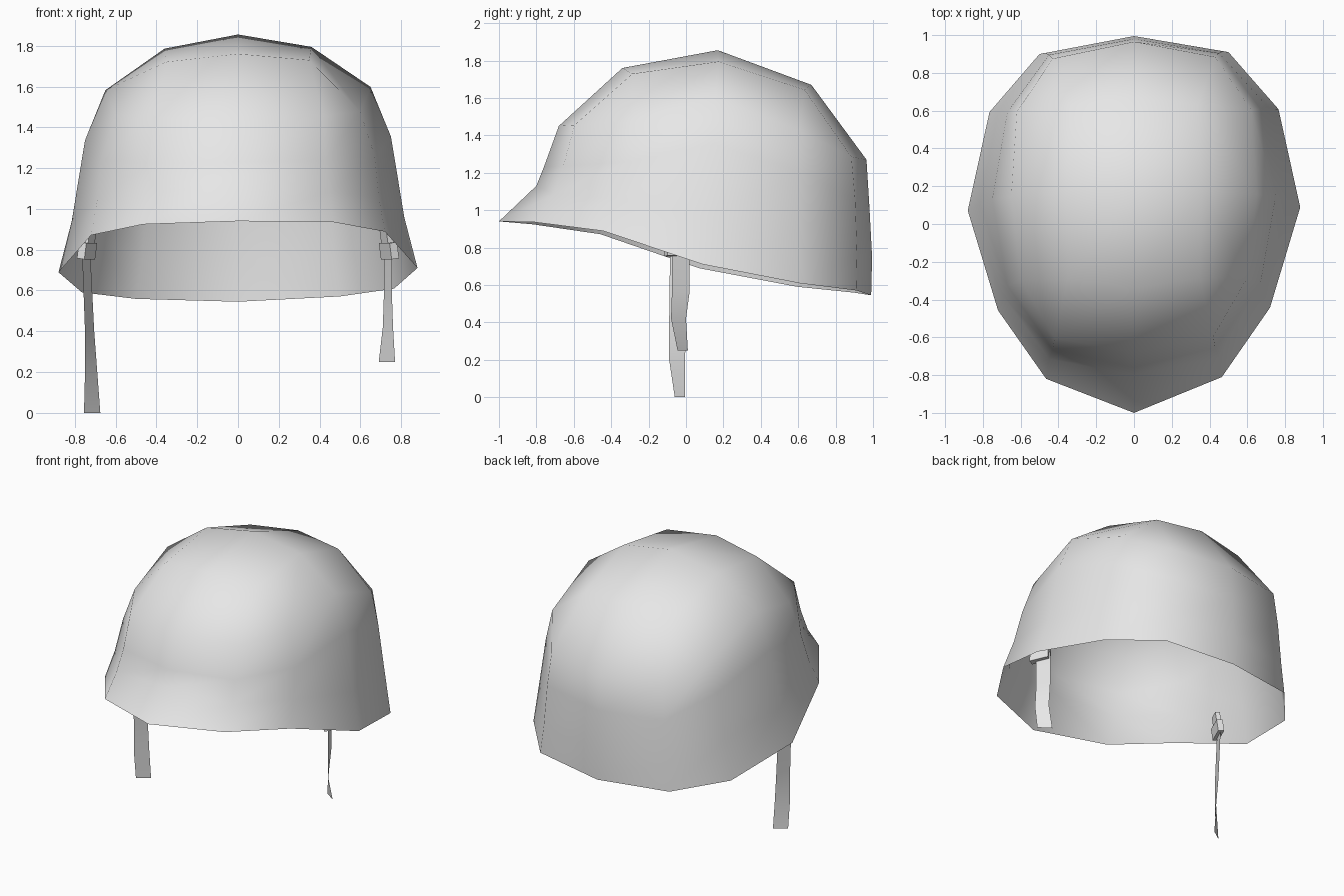
import bpy
import bmesh
import math
from mathutils import Matrix, Vector

default_cube = bpy.data.objects.get("Cube")
if default_cube:
    bpy.data.objects.remove(default_cube, do_unlink=True)

# One pale grey for every part
grey = bpy.data.materials.new("pale_grey")
grey.use_nodes = True
grey.diffuse_color = (0.8, 0.8, 0.8, 1)
grey.node_tree.nodes["Principled BSDF"].inputs["Base Color"].default_value = grey.diffuse_color


def make_object(name, bm, smooth_angle):
    """Turn a bmesh into a shaded object."""
    mesh = bpy.data.meshes.new(name)
    bm.to_mesh(mesh)
    bm.free()
    mesh.materials.append(grey)
    obj = bpy.data.objects.new(name, mesh)
    bpy.context.collection.objects.link(obj)
    bpy.ops.object.select_all(action="DESELECT")
    obj.select_set(True)
    bpy.context.view_layer.objects.active = obj
    bpy.ops.object.shade_smooth_by_angle(angle=math.radians(smooth_angle))
    return obj


# Helmet shell: half rings running from the front centre round to the back centre
rim = [(0, -1, .94), (.465, -.815, .93), (.72, -.45, .88), (.88, .08, .7),
       (.765, .6, .6), (.5, .905, .565), (0, .99, .545)]
lower_ring = [(0, -.8, 1.13), (.45, -.71, 1.08), (.69, -.38, 1.05), (.815, .11, .95),
              (.72, .6, .88), (.47, .91, .76), (0, .995, .75)]
middle_ring = [(0, -.76, 1.23), (.43, -.66, 1.23), (.67, -.32, 1.25), (.75, .14, 1.345),
               (.67, .6, 1.2), (.45, .9, 1.05), (0, .98, 1.03)]
upper_ring = [(0, -.68, 1.45), (.42, -.6, 1.45), (.6, -.29, 1.47), (.65, .15, 1.59),
              (.62, .6, 1.42), (.43, .88, 1.28), (0, .965, 1.27)]

# Crown grid: centre line and one line beside it, from front to back
centre = [(0, -.34, 1.76), (0, .17, 1.855), (0, .67, 1.67)]
beside = [(.35, -.29, 1.725), (.36, .17, 1.79), (.34, .63, 1.64)]
crown_edge = [centre[0], beside[0], beside[0], beside[1], beside[2], beside[2], centre[2]]


def build_shell():
    bm = bmesh.new()
    faces = []
    rings = [rim, lower_ring, middle_ring, upper_ring, crown_edge]
    for low, high in zip(rings, rings[1:]):
        for j in range(len(low) - 1):
            faces.append([low[j], low[j + 1], high[j + 1], high[j]])
    for j in range(len(centre) - 1):
        faces.append([centre[j], beside[j], beside[j + 1], centre[j + 1]])

    for side in (1, -1):
        for face in faces:
            corners = list(dict.fromkeys(face))  # corner quads become triangles
            if side < 0:
                corners.reverse()
            bm.faces.new([bm.verts.new((side * x, y, z)) for x, y, z in corners])
    bmesh.ops.remove_doubles(bm, verts=bm.verts, dist=0.001)

    # The shell sits very slightly askew
    for v in bm.verts:
        v.co.y += 0.01 * v.co.x
        v.co.z += 0.012 * v.co.x
    return make_object("helmet_shell", bm, 180)


def build_strap(name, side, rows):
    """Twisted ribbon: each row is height, outer front edge and inner back edge."""
    bm = bmesh.new()
    pairs = []
    for z, outer, front, inner, back in rows:
        pairs.append((bm.verts.new((side * outer, front, z)),
                      bm.verts.new((side * inner, back, z))))
    for (a, b), (c, d) in zip(pairs, pairs[1:]):
        bm.faces.new([a, b, d, c] if side > 0 else [c, d, b, a])
    return make_object(name, bm, 60)


def build_buckle(name, side):
    """Clip body with a narrower tab rising out of it, turned to match the strap."""
    bm = bmesh.new()
    turn = Matrix.Rotation(side * math.radians(24), 4, "Z")
    lean = Matrix.Rotation(side * math.radians(-8), 4, "Y")
    parts = [(Vector((side * .74, -.05, .795)), (.04, .13, .08)),
             (Vector((side * .732, -.045, .835)), (.03, .08, .13))]
    for location, size in parts:
        placed = Matrix.Translation(location) @ turn @ lean @ Matrix.Diagonal((*size, 1))
        bmesh.ops.create_cube(bm, size=1, matrix=placed)
    return make_object(name, bm, 30)


build_shell()

# Chin straps hang to different lengths
build_strap("left_strap", 1, [(.8, .755, -.075, .715, .02), (.57, .755, -.075, .715, .02),
                              (.42, .76, -.08, .71, .0), (.25, .77, -.045, .69, .01)])
build_strap("right_strap", -1, [(.8, .765, -.085, .725, .0), (.4, .75, -.09, .705, .0),
                                (.2, .75, -.09, .69, -.005), (0, .755, -.06, .675, -.005)])
build_buckle("left_buckle", 1)
build_buckle("right_buckle", -1)
